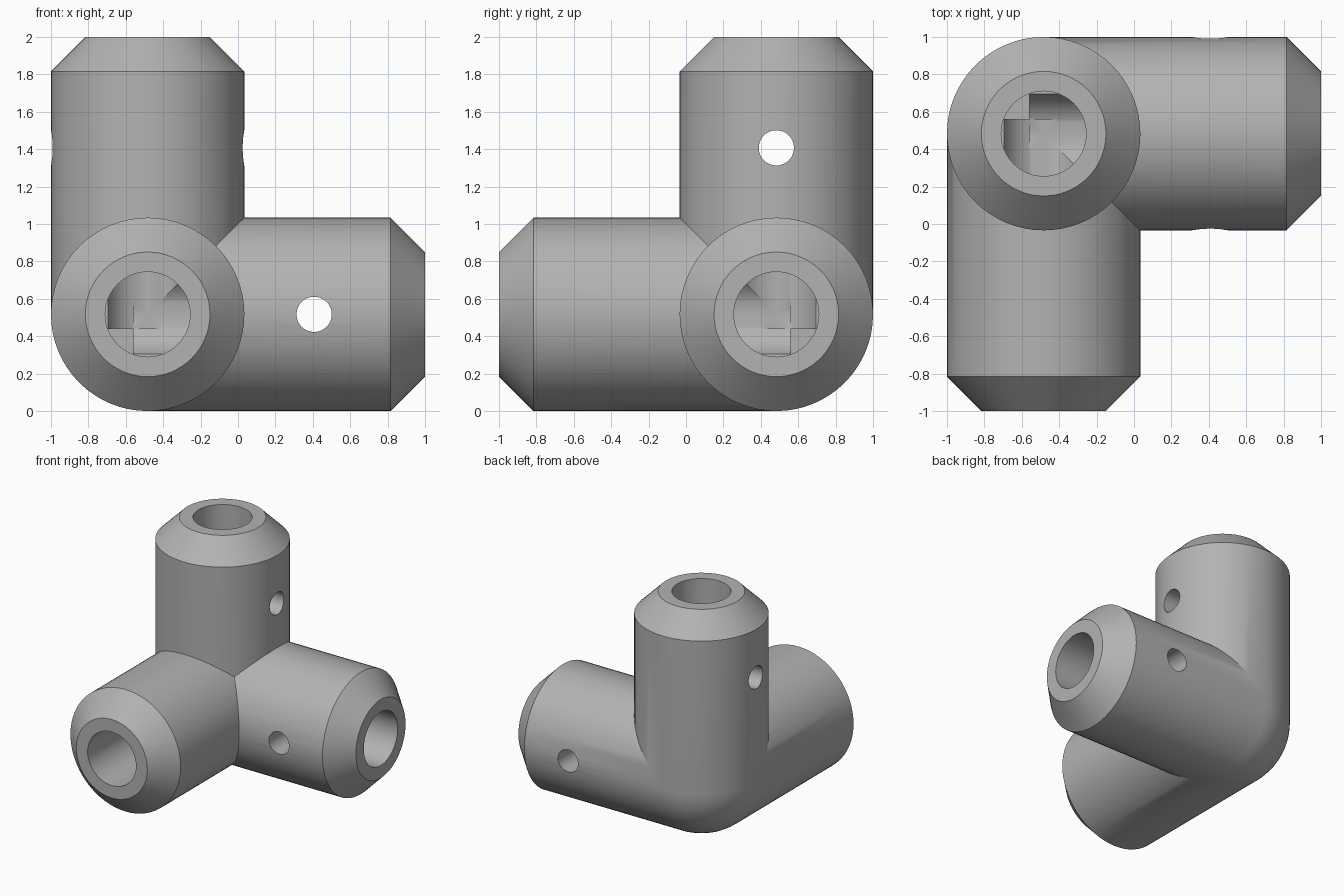
import bpy, bmesh
from math import sin, cos, pi, radians
from mathutils import Vector

cube = bpy.data.objects.get("Cube")
if cube:
    bpy.data.objects.remove(cube)

SEGMENTS = 64
RADIUS, LENGTH, CHAMFER = 0.517, 1.483, 0.184
BORE, BORE_BACK = 0.227, 0.077
PIN, PIN_DISTANCE = 0.094, 0.89
X, Y, Z = 0, 1, 2


def finish(bm, name):
    bmesh.ops.recalc_face_normals(bm, faces=bm.faces)
    mesh = bpy.data.meshes.new(name)
    bm.to_mesh(mesh)
    bm.free()
    obj = bpy.data.objects.new(name, mesh)
    bpy.context.collection.objects.link(obj)
    return obj


def lathe(name, axis, profile, centre=(0, 0, 0), sign=1):
    """Closed solid of revolution from (radius, distance) pairs along an axis."""
    bm = bmesh.new()
    rings = []
    for r, d in profile:
        ring = []
        for i in range(SEGMENTS):
            a = 2 * pi * i / SEGMENTS
            p = Vector(centre)
            p[axis] += sign * d
            p[(axis + 1) % 3] += round(r * cos(a), 6)
            p[(axis + 2) % 3] += round(r * sin(a), 6)
            ring.append(bm.verts.new(p))
        rings.append(ring)
    for low, high in zip(rings, rings[1:]):
        for i in range(SEGMENTS):
            j = (i + 1) % SEGMENTS
            bm.faces.new((low[i], low[j], high[j], high[i]))
    bm.faces.new(rings[0])
    bm.faces.new(rings[-1])
    return finish(bm, name)


def round_corner(name):
    """One eighth of a ball that closes the outer corner between the arms."""
    bm = bmesh.new()
    bm.verts.new((0, 0, 0))
    steps = SEGMENTS // 4
    for i in range(steps + 1):
        e = pi / 2 * i / steps
        for j in range(steps + 1 if i < steps else 1):
            a = pi / 2 * j / steps
            p = (-cos(e) * cos(a), cos(e) * sin(a), -sin(e))
            bm.verts.new([round(RADIUS * c, 6) for c in p])
    bmesh.ops.convex_hull(bm, input=bm.verts)
    return finish(bm, name)


def combine(target, other, operation):
    mod = target.modifiers.new(operation.title(), 'BOOLEAN')
    mod.operation, mod.solver, mod.object = operation, 'EXACT', other
    bpy.context.view_layer.objects.active = target
    bpy.ops.object.modifier_apply(modifier=mod.name)
    bpy.data.objects.remove(other)


# Three chamfered arms and the rounded corner
arm = [(RADIUS, 0), (RADIUS, LENGTH - CHAMFER), (RADIUS - CHAMFER, LENGTH)]
directions = [(X, 1), (Y, -1), (Z, 1)]
connector = lathe("corner_connector", X, arm)
for axis, sign in directions[1:]:
    combine(connector, lathe("arm", axis, arm, sign=sign), 'UNION')
combine(connector, round_corner("round_corner"), 'UNION')

# Flat-bottomed sockets that meet inside the corner
socket = [(BORE, -BORE_BACK), (BORE, LENGTH + 0.1)]
for axis, sign in directions:
    combine(connector, lathe("socket", axis, socket, sign=sign), 'DIFFERENCE')

# Pin holes through the side arm and the upright arm
pin = [(PIN, -1), (PIN, 1)]
combine(connector, lathe("pin_hole", Y, pin, (PIN_DISTANCE, 0, 0)), 'DIFFERENCE')
combine(connector, lathe("pin_hole", X, pin, (0, 0, PIN_DISTANCE)), 'DIFFERENCE')

# Clean up the joins
bm = bmesh.new()
bm.from_mesh(connector.data)
bmesh.ops.remove_doubles(bm, verts=bm.verts, dist=0.0002)
bmesh.ops.dissolve_degenerate(bm, edges=bm.edges, dist=0.0002)
bm.to_mesh(connector.data)
bm.free()

# Colour
grey = bpy.data.materials.new("plain_grey")
grey.use_nodes = True
colour = (0.45, 0.45, 0.45, 1)
grey.diffuse_color = colour
grey.node_tree.nodes["Principled BSDF"].inputs["Base Color"].default_value = colour
connector.data.materials.clear()
connector.data.materials.append(grey)

# Placement and shading
connector.location = (RADIUS - 1, 1 - RADIUS, RADIUS)
bpy.ops.object.select_all(action='DESELECT')
connector.select_set(True)
bpy.context.view_layer.objects.active = connector
bpy.ops.object.shade_smooth_by_angle(angle=radians(25))
